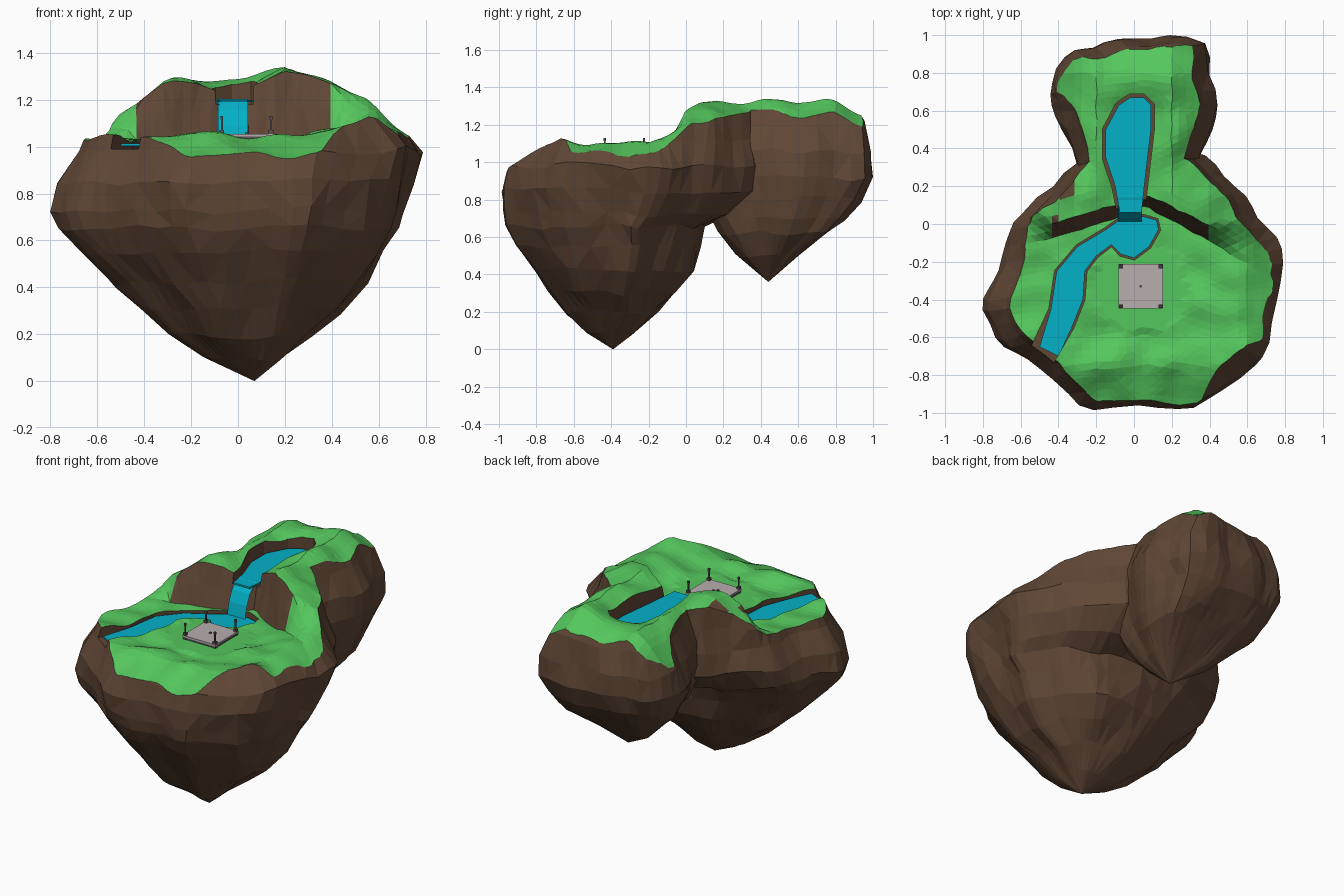
import bpy, bmesh, math
from mathutils import Vector, noise

if "Cube" in bpy.data.objects:
    bpy.data.objects.remove(bpy.data.objects["Cube"])


def material(name, rgb):
    m = bpy.data.materials.new(name)
    m.diffuse_color = (*rgb, 1)
    m.use_nodes = True
    m.node_tree.nodes["Principled BSDF"].inputs["Base Color"].default_value = m.diffuse_color
    return m


EARTH = material("earth brown", (0.118, 0.063, 0.036))
GRASS = material("grass green", (0.09, 0.57, 0.11))
WATER = material("water blue", (0.001, 0.44, 0.58))
STONE = material("pale stone", (0.48, 0.42, 0.42))
POST = material("dark stone", (0.1, 0.08, 0.09))


def finish(name, bm, mats):
    bmesh.ops.recalc_face_normals(bm, faces=bm.faces[:])
    me = bpy.data.meshes.new(name)
    bm.to_mesh(me)
    bm.free()
    ob = bpy.data.objects.new(name, me)
    bpy.context.collection.objects.link(ob)
    for m in mats:
        me.materials.append(m)
    return ob


def lerp_table(t, x):
    if x <= t[0][0]:
        return t[0][1]
    for (a, va), (b, vb) in zip(t, t[1:]):
        if x <= b:
            return va + (vb - va) * (x - a) / (b - a)
    return t[-1][1]


def clamp(v):
    return max(0.0, min(1.0, v))


# Insert rounded midpoints in a closed outline
def round_outline(p):
    out = []
    for i in range(len(p)):
        q = [p[i - 1], p[i], p[(i + 1) % len(p)], p[(i + 2) % len(p)]]
        out += [p[i], tuple((-a + 9 * b + 9 * c - d) / 16 for a, b, c, d in zip(*q))]
    return out


# Rock lobe: a plan outline lofted through rings (z, xmin, xmax, ymin, ymax) up from a tip
def lobe(name, outline, centre, tip, rings, seed):
    outline = round_outline(outline)
    cx, cy = centre
    x0, x1 = min(p[0] for p in outline), max(p[0] for p in outline)
    y0, y1 = min(p[1] for p in outline), max(p[1] for p in outline)
    unit = [((x - cx) / ((x1 - cx) if x > cx else (cx - x0)),
             (y - cy) / ((y1 - cy) if y > cy else (cy - y0))) for x, y in outline]
    bm = bmesh.new()
    loops = []
    for z, a, b, c, d in rings:
        f = clamp((1.0 - z) / 0.7)
        mx = cx + (tip[0] - cx) * f
        mx = min(max(mx, a + 0.02), b - 0.02)
        my = min(max(cy + (tip[1] - cy) * f, c + 0.02), d - 0.02)
        loop = []
        for u, v in unit:
            p = Vector((mx + u * ((b - mx) if u > 0 else (mx - a)),
                        my + v * ((d - my) if v > 0 else (my - c)), z))
            n = noise.noise_vector(p * 5 + Vector((seed, 0, 0)))
            k = 0.035 if z < 1.3 else 0.0
            loop.append(bm.verts.new(p + Vector((n.x * k, n.y * k, n.z * k))))
        loops.append(loop)
    t = bm.verts.new(tip)
    n = len(unit)
    for i in range(n):
        j = (i + 1) % n
        bm.faces.new((t, loops[0][j], loops[0][i]))
        for A, B in zip(loops, loops[1:]):
            bm.faces.new((A[i], A[j], B[j], B[i]))
    bm.faces.new(loops[-1])
    bmesh.ops.triangulate(bm, faces=bm.faces[:])
    return finish(name, bm, (EARTH, GRASS))


front_plan = [(-.8, -.45), (-.73, -.6), (-.63, -.68), (-.52, -.77), (-.38, -.9), (-.22, -.99), (0, -.97),
              (.25, -1), (.4, -.93), (.6, -.8), (.72, -.65), (.74, -.42), (.79, -.2), (.75, -.07),
              (.65, .06), (.6, .18), (.48, .29), (.36, .39), (.15, .45), (-.15, .45), (-.33, .38),
              (-.45, .26), (-.62, .1), (-.69, 0), (-.72, -.2), (-.77, -.34)]
island = lobe("floating_island", front_plan, (.03, -.36), (.07, -.39, 0), [
    (.1, -.13, .2, -.52, -.26), (.2, -.29, .32, -.64, -.15), (.31, -.41, .45, -.73, -.05),
    (.42, -.52, .56, -.81, .03), (.55, -.66, .62, -.91, .06), (.66, -.77, .68, -.96, .1),
    (.73, -.8, .71, -.98, .26), (.85, -.76, .76, -1, .4), (.98, -.67, .79, -.95, .42),
    (1.12, -.63, .68, -.86, .42), (1.32, -.57, .6, -.8, .4), (1.5, -.52, .55, -.75, .38)], 0)

back_plan = [(-.33, .4), (-.4, .58), (-.44, .7), (-.42, .83), (-.33, .93), (-.2, .94), (-.08, .98),
             (.08, .99), (.2, 1), (.37, .96), (.4, .8), (.44, .65), (.42, .52), (.36, .38), (.3, .2),
             (.1, .08), (-.1, .08), (-.27, .2)]
back = lobe("back_lobe", back_plan, (.02, .6), (.1, .44, .36), [
    (.5, -.1, .27, .27, .6), (.62, -.26, .36, .17, .77), (.7, -.33, .39, .12, .85),
    (.8, -.4, .42, .08, .94), (.92, -.44, .44, .08, 1), (1.06, -.42, .43, .08, .99),
    (1.2, -.36, .37, .08, .96), (1.36, -.29, .3, .08, .88), (1.5, -.24, .25, .08, .8)], 7)

# Terrain: low meadow in front, a cliff line, and a high plateau behind
HIGH = [(-.65, 1.04), (-.54, 1.1), (-.4, 1.22), (-.3, 1.29), (-.15, 1.28), (0, 1.29), (.2, 1.33),
        (.4, 1.27), (.55, 1.2), (.72, 1.09)]
CLIFF = [(-.8, -.15), (-.45, -.08), (-.1, .03), (0, .05), (.05, .1), (.42, -.1), (.8, -.34)]


def height(x, y, row):
    low = 1.03 + .07 * clamp((x - .25) / .3) - .4 * max(0, x - .58)
    low += .015 * clamp((-.6 - y) / .1) - .13 * clamp((-.75 - y) / .3)
    high = lerp_table(HIGH, x)
    high -= (.6 if x < 0 else .3) * max(0, abs(x) - .2) * clamp((y - .15) / .2)
    high -= .5 * max(0, y - .8)
    high -= .06 * math.exp(-(x / .13) ** 2) * clamp((.75 - y) / .15)
    width = .073 + .7 * max(0, abs(x) - .42)
    z = low + (max(high, low) - low) * clamp(row / width)
    amp = .03 if math.hypot(x - .03, y + .33) > .25 else .0
    return z + amp * noise.noise(Vector((x * 6, y * 6, 3)))


bm = bmesh.new()
bmesh.ops.create_grid(bm, x_segments=48, y_segments=60, size=1)
for v in bm.verts:
    x, row = v.co.x * .95, v.co.y * 1.1
    y = row + lerp_table(CLIFF, x) * (1 - abs(row) / 1.1)    # rows follow the cliff
    if not v.is_boundary:
        n = noise.noise_vector(Vector((x, y, 0)) * 21)
        x += n.x * .01
        y += n.y * .01
    v.co = (x, y, height(x, y, row))
bm.normal_update()
for f in bm.faces:
    c = f.calc_center_median()
    f.material_index = 0 if f.normal.z < .75 and -.43 < c.x < .41 and c.y < .25 else 1
bmesh.ops.triangulate(bm, faces=bm.faces[:])
rim = bmesh.ops.extrude_edge_only(bm, edges=[e for e in bm.edges if e.is_boundary])["geom"]
for v in rim:
    if isinstance(v, bmesh.types.BMVert):
        v.co.z = -.3
bmesh.ops.holes_fill(bm, edges=[e for e in bm.edges if e.is_boundary], sides=0)
terrain = finish("terrain_cutter", bm, (EARTH, GRASS))

# Water outlines, seen from above
pond = [(-.075, .06), (-.1, .2), (-.15, .35), (-.15, .5), (-.08, .63), (-.02, .67), (.05, .67),
        (.09, .63), (.09, .5), (.06, .25), (.04, .06)]
river = [(.12, .02), (.13, -.03), (.08, -.12), (0, -.18), (-.07, -.16), (-.12, -.11), (-.2, -.17),
         (-.26, -.25), (-.27, -.4), (-.33, -.55), (-.4, -.7), (-.5, -.65), (-.44, -.45), (-.41, -.25),
         (-.3, -.12), (-.15, -.03), (-.08, .02), (.05, .04)]


def grow(pts, d):
    n = len(pts)
    area = sum(pts[i - 1][0] * pts[i][1] - pts[i][0] * pts[i - 1][1] for i in range(n))
    s = d if area > 0 else -d
    out = []
    for i in range(n):
        t = Vector(pts[(i + 1) % n]) - Vector(pts[i - 1])
        t.normalize()
        out.append((pts[i][0] + t.y * s, pts[i][1] - t.x * s))
    return out


def prism(name, pts, z0, z1, mats):
    bm = bmesh.new()
    lo = [bm.verts.new((x, y, z0)) for x, y in pts]
    hi = [bm.verts.new((x, y, z1)) for x, y in pts]
    bm.faces.new(lo)
    bm.faces.new(hi)
    for i in range(len(pts)):
        bm.faces.new((lo[i - 1], lo[i], hi[i], hi[i - 1]))
    bmesh.ops.triangulate(bm, faces=bm.faces[:])
    return finish(name, bm, mats)


pond_cut = prism("pond_cutter", grow(pond, .018), 1.18, 1.6, (EARTH, GRASS))
bed = [(x - .12, y - .18) if y < -.6 else (x, y) for x, y in grow(river, .011)]
river_cut = prism("river_cutter", bed, .99, 1.6, (EARTH, GRASS))

# Carve the island
bpy.context.view_layer.objects.active = island
for tool, op in ((back, 'UNION'), (terrain, 'INTERSECT'), (pond_cut, 'DIFFERENCE'), (river_cut, 'DIFFERENCE')):
    tool.hide_render = True
    m = island.modifiers.new("carve", 'BOOLEAN')
    m.operation, m.object, m.solver = op, tool, 'EXACT'
    bpy.ops.object.modifier_apply(modifier=m.name)
    bpy.data.objects.remove(tool)

# Water
prism("pond_water", pond, 1.19, 1.2, (WATER,))
prism("river_water", river, 1.003, 1.013, (WATER,))
bm = bmesh.new()
rows = [[bm.verts.new((x, y, z)) for x in (-.085, .042)] for y, z in
        ((.14, 1.203), (.1, 1.193), (.06, 1.155), (.03, 1.09), (.012, 1.01))]
for a, b in zip(rows, rows[1:]):
    bm.faces.new((a[0], b[0], b[1], a[1]))
finish("waterfall", bm, (WATER,))


# Stone platform with corner posts
def box(name, x, y, z0, z1, sx, sy, mat):
    return prism(name, [(x - sx, y - sy), (x + sx, y - sy), (x + sx, y + sy), (x - sx, y + sy)], z0, z1, (mat,))


PX, PY = .036, -.33
box("platform_base", PX, PY, 1.02, 1.043, .112, .112, POST)
box("platform_slab", PX, PY, 1.043, 1.055, .117, .117, STONE)
box("centre_stud", PX, PY, 1.055, 1.06, .007, .007, POST)
for sx in (-1, 1):
    for sy in (-1, 1):
        x, y = PX + sx * .105, PY + sy * .105
        box("post_foot", x, y, 1.03, 1.07, .01, .01, POST)
        box("post_pole", x, y, 1.07, 1.115, .004, .004, POST)
        box("post_cap", x, y, 1.115, 1.13, .006, .006, POST)
